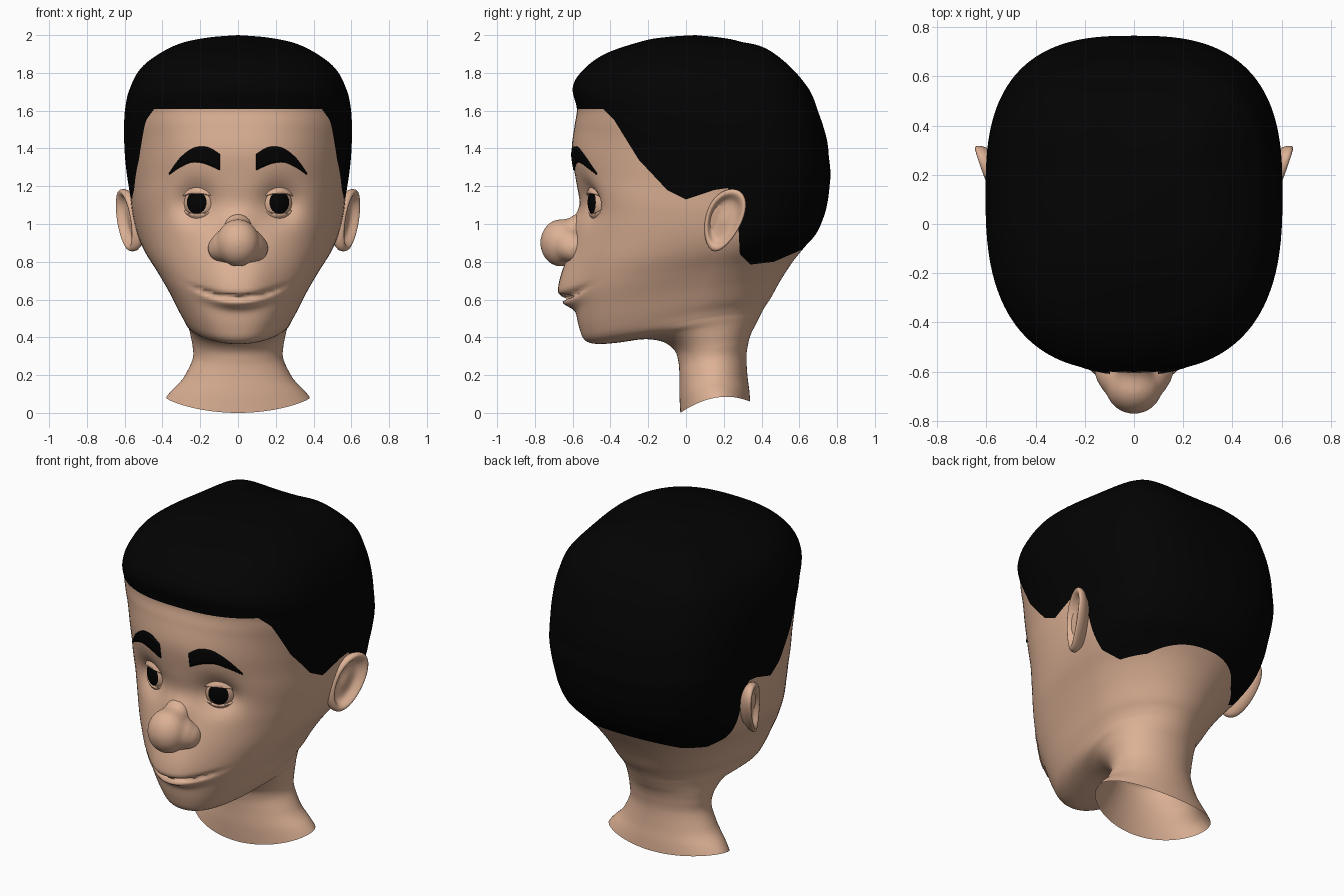
import bpy, bmesh, math
from mathutils import Vector, Matrix
from mathutils.bvhtree import BVHTree

if "Cube" in bpy.data.objects:
    bpy.data.objects.remove(bpy.data.objects["Cube"])


def material(name, rgb):
    m = bpy.data.materials.new(name)
    m.diffuse_color = (*rgb, 1)
    m.use_nodes = True
    m.node_tree.nodes["Principled BSDF"].inputs["Base Color"].default_value = m.diffuse_color
    return m


SKIN = material("skin", (0.72, 0.44, 0.30))
BLACK = material("black hair", (0.0008, 0.0008, 0.0008))


def finish(name, bm, mats, mirror=False):
    bmesh.ops.recalc_face_normals(bm, faces=bm.faces)
    for f in bm.faces:
        f.smooth = True
    me = bpy.data.meshes.new(name)
    bm.to_mesh(me)
    bm.free()
    for m in mats:
        me.materials.append(m)
    ob = bpy.data.objects.new(name, me)
    bpy.context.collection.objects.link(ob)
    if mirror:
        ob.modifiers.new("mirror", 'MIRROR').use_mirror_merge = False
    return ob


def lerp(table, x, smooth=False):
    if x <= table[0][0]:
        return table[0][1]
    for (a, va), (b, vb) in zip(table, table[1:]):
        if x <= b:
            t = (x - a) / (b - a)
            return va + (vb - va) * (t * t * (3 - 2 * t) if smooth else t)
    return table[-1][1]


def spline(rows, steps):
    """Catmull-Rom through rows of numbers; yields (position, row)."""
    out = []
    n = len(rows)
    for i in range(n - 1):
        p = [rows[max(0, min(n - 1, i + k))] for k in (-1, 0, 1, 2)]
        for s in range(steps):
            t = s / steps
            out.append((i + t, [0.5 * (2 * b + (c - a) * t + (2 * a - 5 * b + 4 * c - d) * t * t
                                       + (3 * b - a - 3 * c + d) * t ** 3) for a, b, c, d in zip(*p)]))
    out.append((n - 1, list(rows[-1])))
    return out


def skin_grid(rows, closed=True):
    bm = bmesh.new()
    vs = [[bm.verts.new(p) for p in r] for r in rows]
    n = len(rows[0])
    for a, b in zip(vs, vs[1:]):
        for j in range(n if closed else n - 1):
            k = (j + 1) % n
            bm.faces.new((a[j], a[k], b[k], b[j]))
    bmesh.ops.remove_doubles(bm, verts=bm.verts, dist=1e-5)
    return bm


def ball(bm, centre, radii, turn=0, cuts=()):
    """Ellipsoid, optionally trimmed by planes (point, normal) in unit space."""
    part = bmesh.new()
    bmesh.ops.create_uvsphere(part, u_segments=40, v_segments=24, radius=1)
    for co, no in cuts:
        bmesh.ops.bisect_plane(part, geom=part.verts[:] + part.edges[:] + part.faces[:],
                               plane_co=co, plane_no=no, clear_inner=True)
    part.transform(Matrix.Translation(centre) @ Matrix.Rotation(turn, 4, 'Z') @ Matrix.Diagonal((*radii, 1)))
    me = bpy.data.meshes.new("tmp")
    part.to_mesh(me)
    part.free()
    bm.from_mesh(me)
    bpy.data.meshes.remove(me)


# Head and neck: tilted rings (front y, front z, back y, back z, half width)
RINGS = [
    (-.03, .0, .34, .06, .38), (-.035, .1, .335, .12, .335), (-.035, .2, .325, .2, .28),
    (-.04, .27, .32, .3, .24), (-.06, .33, .33, .37, .24), (-.12, .375, .345, .42, .25),
    (-.22, .39, .365, .46, .26), (-.36, .372, .385, .5, .275), (-.47, .365, .40, .53, .285),
    (-.535, .385, .42, .565, .30), (-.565, .45, .45, .61, .33), (-.585, .55, .50, .70, .375),
    (-.595, .66, .565, .80, .43), (-.585, .8, .63, .88, .492), (-.565, .95, .69, .95, .535),
    (-.555, 1.08, .73, 1.04, .56), (-.58, 1.22, .75, 1.12, .573), (-.605, 1.38, .76, 1.2, .59),
    (-.59, 1.52, .765, 1.27, .6), (-.578, 1.61, .757, 1.35, .603), (-.6, 1.72, .745, 1.45, .60),
    (-.55, 1.81, .705, 1.58, .577), (-.43, 1.9, .64, 1.73, .51), (-.23, 1.968, .48, 1.89, .35),
    (-.1, 1.99, .26, 1.973, .18), (.05, 2.0, .05, 2.0, 0)]
SQUARE_FRONT = [(5, 2.0), (8, 2.1), (12, 2.5), (15, 2.5), (17, 2.3), (19, 2.6)]
SQUARE_BACK = [(10, 2.0), (18, 2.7)]
WIDEST = [(4, .52), (10, .63), (13, .63), (16, .57), (20, .52)]
BOW = [(0, .05), (2, 0), (4, 0), (8, .035), (10, .035), (14, 0)]
CROWN = [(18, 0), (21.5, .05), (23, .03), (24, 0)]


def face_detail(x, y, z):
    """Lips, mouth line, nose root and eye sockets pushed into the face."""
    if y > -.2:
        return y
    zm = .615 + .045 * (x / .21) ** 2
    g = lambda v, s: math.exp(-(v / s) ** 2)
    if z > zm:
        y -= .085 * math.exp(-abs(x / .18) ** 2.5) * g(z - zm, .27)
    else:
        y -= .065 * g(x, .15) * g(z - zm + .03, .03)
    y += .022 * g(z - zm, .013) * math.exp(-(x / .215) ** 6)
    y -= .04 * g(x, .07) * g(z - 1.0, .07)
    return y + .075 * g(abs(x) - .225, .1) * g(z - 1.115, .1)


rows = []
for i, (yf, zf, yb, zb, w) in spline(RINGS, 8):
    m, bow = lerp(WIDEST, i, True), lerp(BOW, i, True)
    pf, pb = 2 / lerp(SQUARE_FRONT, i, True), 2 / lerp(SQUARE_BACK, i, True)
    ring = []
    for k in range(112):
        a = 2 * math.pi * k / 112
        s, c = math.sin(a), math.cos(a)
        p = pf if c > 0 else pb
        x = math.copysign(abs(s) ** p, s) * max(w, 0)
        u = m - m * abs(c) ** p if c > 0 else m + (1 - m) * abs(c) ** p
        z = zf + (zb - zf) * u + bow * s * s
        if c < 0:  # fuller back corners of the crown
            z += lerp(CROWN, i, True) * math.sin(2 * a) ** 2
        ring.append((x, face_detail(x, yf + (yb - yf) * u, z), z))
    rows.append(ring)
head = skin_grid(rows)
surface = BVHTree.FromBMesh(head)

# Hairline: cut the head along a side-view line, then colour above it
HAIRLINE = [(-1, 1.61), (-.44, 1.61), (-.38, 1.55), (-.25, 1.34), (-.1, 1.18), (0, 1.13), (.15, 1.18),
            (.22, 1.19), (.27, 1.14), (.285, .84), (.34, .785), (.465, .8), (1, 1.03)]
for (y0, z0), (y1, z1) in zip(HAIRLINE, HAIRLINE[1:]):
    near = [f for f in head.faces if y0 - .04 < f.calc_center_median().y < y1 + .04
            and min(z0, z1) - .1 < f.calc_center_median().z < max(z0, z1) + .1]
    geom = set(near)
    for f in near:
        geom.update(f.edges)
        geom.update(f.verts)
    bmesh.ops.bisect_plane(head, geom=list(geom), plane_co=(0, y0, z0), plane_no=(0, z0 - z1, y1 - y0))
for f in head.faces:
    c = f.calc_center_median()
    f.material_index = int(c.z > lerp(HAIRLINE, c.y))
finish("head_and_hair", head, [SKIN, BLACK])

# Nose: blended balls for tip, bridge and wings
bm = bmesh.new()
ball(bm, (0, -.662, .9), (.115, .11, .126))
ball(bm, (0, -.615, .95), (.085, .08, .08))
ball(bm, (0, -.57, .985), (.075, .06, .07))
for s in (-1, 1):
    ball(bm, (s * .06, -.62, .885), (.085, .09, .09))
    ball(bm, (s * .088, -.595, .872), (.073, .085, .075))
nose = finish("nose", bm, [SKIN])
rm = nose.modifiers.new("blend", 'REMESH')
rm.mode, rm.voxel_size, rm.use_smooth_shade = 'VOXEL', .01, True
sm = nose.modifiers.new("soften", 'SMOOTH')
sm.factor, sm.iterations = .5, 18

# Eyes: ball, iris cap and two lids, mirrored
EYE, TURN = (.192, -.432, 1.115), math.radians(22)


def eye_part(name, mat, scale, cuts=(), thick=0):
    bm = bmesh.new()
    ball(bm, EYE, [r * scale for r in (.1, .085, .108)], TURN, cuts)
    ob = finish(name, bm, [mat], True)
    if thick:
        so = ob.modifiers.new("thickness", 'SOLIDIFY')
        so.thickness = thick


eye_part("eyeball", SKIN, 1)
eye_part("iris", BLACK, 1.02, [((0, -.83, 0), (0, -1, 0))])
eye_part("upper_lid", SKIN, 1.16, [((0, 0, 0), (0, .42, 1))], .012)
eye_part("lower_lid", SKIN, 1.1, [((0, 0, 0), (0, .64, -1))], .01)

# Eyebrows: thin plates laid on the forehead (x, lower z, upper z)
BROW = [(.097, 1.285, 1.37), (.15, 1.31, 1.403), (.2, 1.325, 1.41), (.25, 1.325, 1.395),
        (.31, 1.298, 1.345), (.363, 1.262, 1.27)]
rows = []
for _, (x, lo, hi) in spline(BROW, 4):
    row = []
    for k in range(6):
        z = lo + (hi - lo) * k / 5
        hit = surface.ray_cast(Vector((x, -2, z)), Vector((0, 1, 0)))[0]
        row.append((x, hit.y - .006, z))
    rows.append(row)
brow = finish("eyebrow", skin_grid(rows, False), [BLACK], True)
so = brow.modifiers.new("thickness", 'SOLIDIFY')
so.thickness, so.offset = .008, 0

# Ears: dished oval with a rolled rim (radius, outward depth)
EAR = [(.55, -.09), (.8, -.05), (.96, -.025), (1, 0), (.96, .016), (.86, .018), (.76, .004),
       (.62, -.016), (.35, -.018), (0, -.01)]
rows = []
for _, (r, d) in spline(EAR, 2):
    ring = []
    for k in range(40):
        a = 2 * math.pi * k / 40
        u, v = r * math.cos(a), r * math.sin(a)
        ring.append((.585 + .04 * u + .025 * v + d, .2 + .1 * u * (1 + .2 * v) + .045 * v, 1.02 + .165 * v))
    rows.append(ring)
finish("ear", skin_grid(rows), [SKIN], True)
